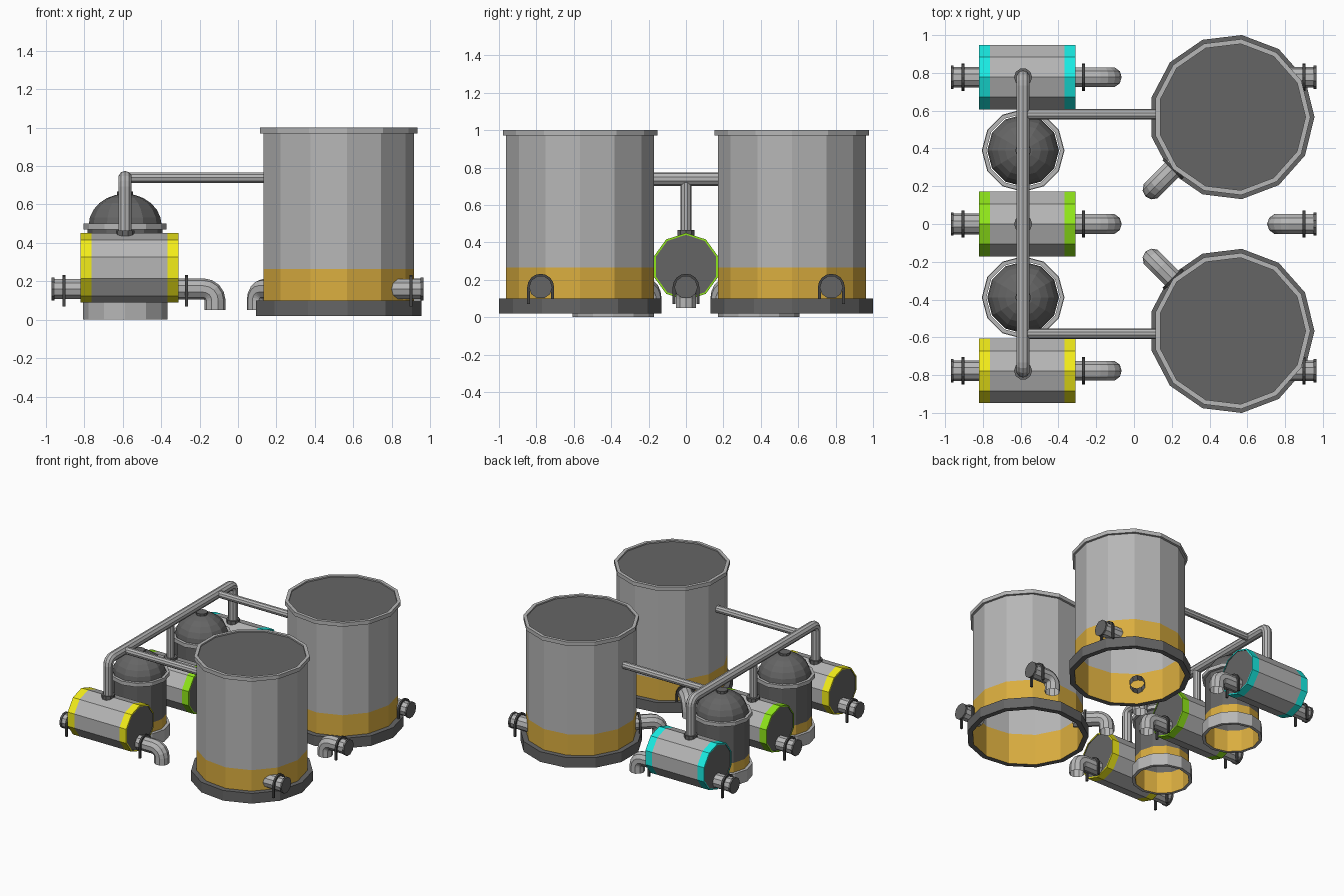
import bpy, bmesh
from math import sin, cos, pi
from mathutils import Vector, Matrix

if "Cube" in bpy.data.objects:
    bpy.data.objects.remove(bpy.data.objects["Cube"])


def material(name, rgb):
    m = bpy.data.materials.new(name)
    m.diffuse_color = (*rgb, 1)
    m.use_nodes = True
    m.node_tree.nodes["Principled BSDF"].inputs["Base Color"].default_value = m.diffuse_color
    return m


LIGHT = material("light_grey", (0.47, 0.47, 0.47))
DARK = material("dark_grey", (0.13, 0.13, 0.13))
BLACK = material("clamp_grey", (0.06, 0.06, 0.06))
GOLD = material("gold", (0.70, 0.42, 0.05))
YELLOW = material("yellow", (0.90, 0.85, 0.01))
GREEN = material("green", (0.28, 0.80, 0.01))
CYAN = material("cyan", (0.01, 0.85, 0.78))
Z = Vector((0, 0, 1))


def skin(name, rings, mat, cap_start=False, cap_end=False):
    """Join rings of points into a flat-shaded surface."""
    bm = bmesh.new()
    vr = [[bm.verts.new(p) for p in ring] for ring in rings]
    for a, b in zip(vr, vr[1:]):
        n = len(a)
        for i in range(n):
            j = (i + 1) % n
            bm.faces.new((a[i], a[j], b[j], b[i]))
    if cap_start:
        bm.faces.new(vr[0])
    if cap_end:
        bm.faces.new(vr[-1])
    bmesh.ops.remove_doubles(bm, verts=bm.verts, dist=1e-5)
    bmesh.ops.recalc_face_normals(bm, faces=bm.faces)
    me = bpy.data.meshes.new(name)
    bm.to_mesh(me)
    bm.free()
    me.materials.append(mat)
    ob = bpy.data.objects.new(name, me)
    bpy.context.collection.objects.link(ob)
    return ob


def lathe(name, profile, n, mat, place, cap_end=False):
    rings = [[place @ Vector((r * cos(2 * pi * i / n), r * sin(2 * pi * i / n), z))
              for i in range(n)] for r, z in profile]
    return skin(name, rings, mat, cap_end=cap_end)


def tube(name, path, r, mat=LIGHT, n=10, caps=(False, False), binormal=None, phase=0):
    """Sweep a round section along a planar path."""
    path = [Vector(p) for p in path]
    b = binormal
    if b is None:
        t = path[1] - path[0]
        b = Z if abs(t.normalized().z) < 0.9 else Vector((1, 0, 0))
    rings = []
    for i, p in enumerate(path):
        t = (path[min(i + 1, len(path) - 1)] - path[max(i - 1, 0)]).normalized()
        s = t.cross(b)
        rings.append([p + r * (cos(phase + 2 * pi * k / n) * s + sin(phase + 2 * pi * k / n) * b)
                      for k in range(n)])
    return skin(name, rings, mat, *caps)


def bend(a, corner, c, rad, steps=4):
    """Points of a right-angle bend at corner, coming from a, leaving to c."""
    a, k, c = Vector(a), Vector(corner), Vector(c)
    u, v = (a - k).normalized(), (c - k).normalized()
    mid = k + (u + v) * rad
    return [mid - rad * (v * cos(i * pi / 2 / steps) + u * sin(i * pi / 2 / steps))
            for i in range(steps + 1)]


def clamp(name, pos, d):
    """Thin horseshoe strap with two legs over a pipe running along d."""
    pos, d = Vector(pos), Vector(d).normalized()
    s = d.cross(Z)
    pts = [pos + 0.064 * s - 0.09 * Z]
    pts += [pos + 0.064 * (cos(i * pi / 8) * s + sin(i * pi / 8) * Z) for i in range(9)]
    pts += [pos - 0.064 * s - 0.09 * Z]
    tube(name, pts, 0.011, BLACK, 4, (True, True), d, pi / 4)


def capped_stub(name, start, end, clamp_at):
    """Straight nozzle with end lip, dark cover and clamp."""
    start, end = Vector(start), Vector(end)
    d = (end - start).normalized()
    tube(name + "_nozzle", [start, end - 0.012 * d], 0.055)
    tube(name + "_lip", [end - 0.015 * d, end], 0.062, DARK, caps=(True, True))
    clamp(name + "_clamp", clamp_at, d)


def spout(name, start, corner, clamp_at):
    """Pipe that turns down and ends open."""
    start, corner = Vector(start), Vector(corner)
    low = Vector((corner.x, corner.y, 0.05))
    d = (corner - start).normalized()
    tube(name + "_spout", [start] + bend(start, corner, low, 0.06) + [low], 0.055,
         binormal=d.cross(Z))
    clamp(name + "_clamp", clamp_at, d)


PZ = 0.16       # height of the low nozzles
HX = -0.587     # line of the small vessels

# Two big storage tanks, open below
for side, s in (("front", -1), ("back", 1)):
    at = Matrix.Translation((0.518, 0.566 * s, 0))
    nm = side + "_tank_"
    lathe(nm + "base_ring", [(0.398, 0.02), (0.4375, 0.02), (0.4375, 0.10), (0.398, 0.10)], 13, DARK, at)
    lathe(nm + "band", [(0.398, 0.02), (0.398, 0.265)], 13, GOLD, at)
    lathe(nm + "wall", [(0.398, 0.265), (0.398, 0.97)], 13, LIGHT, at)
    lathe(nm + "rim", [(0.398, 0.97), (0.416, 0.97), (0.416, 1.0), (0.39, 1.0), (0.39, 0.99)], 13, LIGHT, at)
    lathe(nm + "lid", [(0.39, 0.99), (0.2, 0.99)], 13, DARK, at, True)
    capped_stub(nm + "outlet", (0.78, 0.777 * s, PZ), (0.965, 0.777 * s, PZ), (0.90, 0.777 * s, PZ))
    spout(nm + "drain", (0.27, 0.355 * s, PZ), (0.10, 0.185 * s, PZ), (0.207, 0.292 * s, PZ))
    tube(side + "_cross_pipe", [(HX, 0.58 * s, 0.739), (0.14, 0.58 * s, 0.739)], 0.028)

# Free elbow between the big tanks
spout("middle_elbow", (0.955, 0, PZ), (0.76, 0, PZ), (0.90, 0, PZ))
tube("middle_elbow_lip", [(0.95, 0, PZ), (0.965, 0, PZ)], 0.062, DARK, caps=(True, True))

# Two domed vessels, open below
for side, s in (("front", -1), ("back", 1)):
    at = Matrix.Translation((HX, 0.389 * s, 0))
    nm = side + "_dome_vessel_"
    lathe(nm + "base", [(0.195, 0), (0.219, 0), (0.219, 0.095), (0.195, 0.095)], 12, LIGHT, at)
    lathe(nm + "band", [(0.195, 0), (0.195, 0.17)], 12, GOLD, at)
    lathe(nm + "wall", [(0.195, 0.17), (0.195, 0.47)], 12, DARK, at)
    lathe(nm + "flange", [(0.195, 0.47), (0.216, 0.47), (0.216, 0.50), (0.195, 0.50), (0.195, 0.49)], 12, LIGHT, at)
    lathe(nm + "dome", [(0.19 * cos(a * pi / 12), 0.49 + 0.165 * sin(a * pi / 12)) for a in range(7)], 12, DARK, at)
    lathe(nm + "knob", [(0.042, 0.63), (0.042, 0.668)], 10, DARK, at, True)

# Three horizontal drums with coloured end bands
for side, y, colour in (("front", -0.777, YELLOW), ("middle", 0, GREEN), ("back", 0.777, CYAN)):
    at = Matrix.Translation((-0.565, y, 0.27)) @ Matrix.Rotation(pi / 2, 4, 'Y')
    nm = side + "_drum_"
    lathe(nm + "wall", [(0.18, -0.197), (0.18, 0.197)], 10, LIGHT, at)
    for end, e in (("left", -1), ("right", 1)):
        lathe(nm + end + "_band", [(0.18, 0.197 * e), (0.18, 0.255 * e), (0.17, 0.255 * e)], 10, colour, at)
        lathe(nm + end + "_cover", [(0.17, 0.255 * e), (0.17, 0.25 * e)], 10, DARK, at, True)
    capped_stub(nm + "inlet", (-0.80, y, PZ), (-0.97, y, PZ), (-0.905, y, PZ))
    spout(nm + "outlet", (-0.32, y, PZ), (-0.12, y, PZ), (-0.267, y, PZ))
    lathe(nm + "collar", [(0.048, 0.43), (0.048, 0.465)], 10, DARK, Matrix.Translation((HX, y, 0)), True)

# Overhead header pipe with its risers
HZ = 0.738
lo, hi = (HX, -0.777, HZ), (HX, 0.777, HZ)
lo_foot, hi_foot = (HX, -0.777, 0.44), (HX, 0.777, 0.44)
tube("header_pipe", [lo_foot] + bend(lo_foot, lo, hi, 0.045) + bend(lo, hi, hi_foot, 0.045) + [hi_foot],
     0.036, binormal=Vector((1, 0, 0)))
tube("middle_riser", [(HX, 0, 0.44), (HX, 0, HZ)], 0.03)
